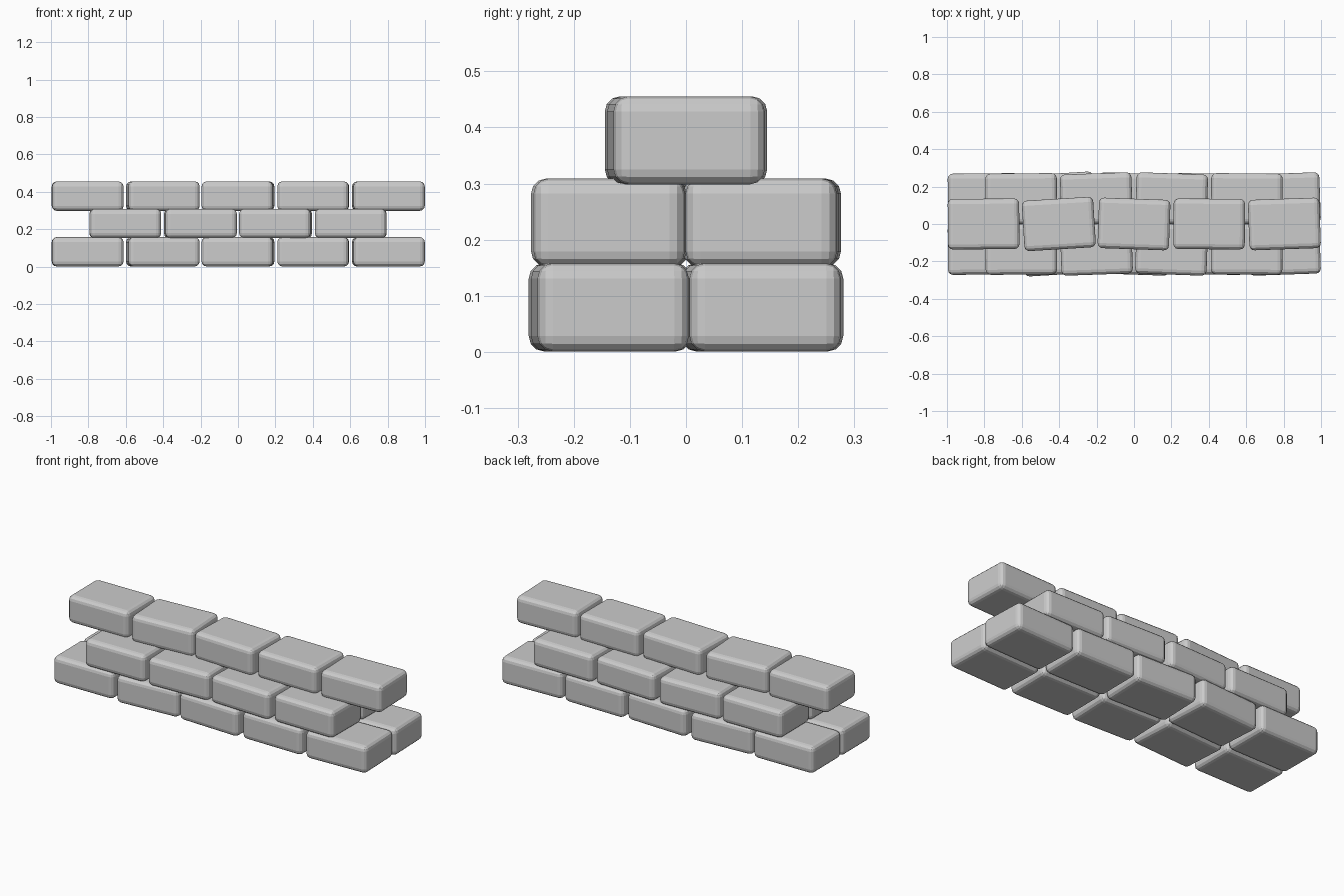
import bpy, bmesh
from math import radians
from mathutils import Matrix

if "Cube" in bpy.data.objects:
    bpy.data.objects.remove(bpy.data.objects["Cube"])

SIZE = (0.382, 0.270, 0.157)
STEP = 0.402


def make_brick(name, x, y, z, turn):
    # rounded block with a small twist about z
    bm = bmesh.new()
    bmesh.ops.create_cube(bm, size=1, matrix=Matrix.Diagonal((*SIZE, 1)))
    bmesh.ops.bevel(bm, geom=bm.edges[:], offset=0.027, segments=3,
                    profile=0.5, affect='EDGES')
    mesh = bpy.data.meshes.new(name)
    bm.to_mesh(mesh)
    bm.free()
    ob = bpy.data.objects.new(name, mesh)
    ob.location = (x, y, z)
    ob.rotation_euler.z = radians(turn)
    bpy.context.collection.objects.link(ob)


def make_row(name, y, z, turns):
    mid = (len(turns) - 1) / 2
    for i, turn in enumerate(turns):
        make_brick(f"{name}_brick_{i + 1}", (i - mid) * STEP, y, z, turn)


FIVE = (0.5, 3.5, -2, -0.5, 2)
FOUR = (0.5, 2, -2, -0.5)

# two double courses with a single course on top
for side, y in (("front", -0.1355), ("back", 0.1355)):
    make_row(f"bottom_{side}", y, 0.0795, FIVE)
    make_row(f"middle_{side}", y, 0.2305, FOUR)
make_row("top", 0, 0.377, FIVE)
